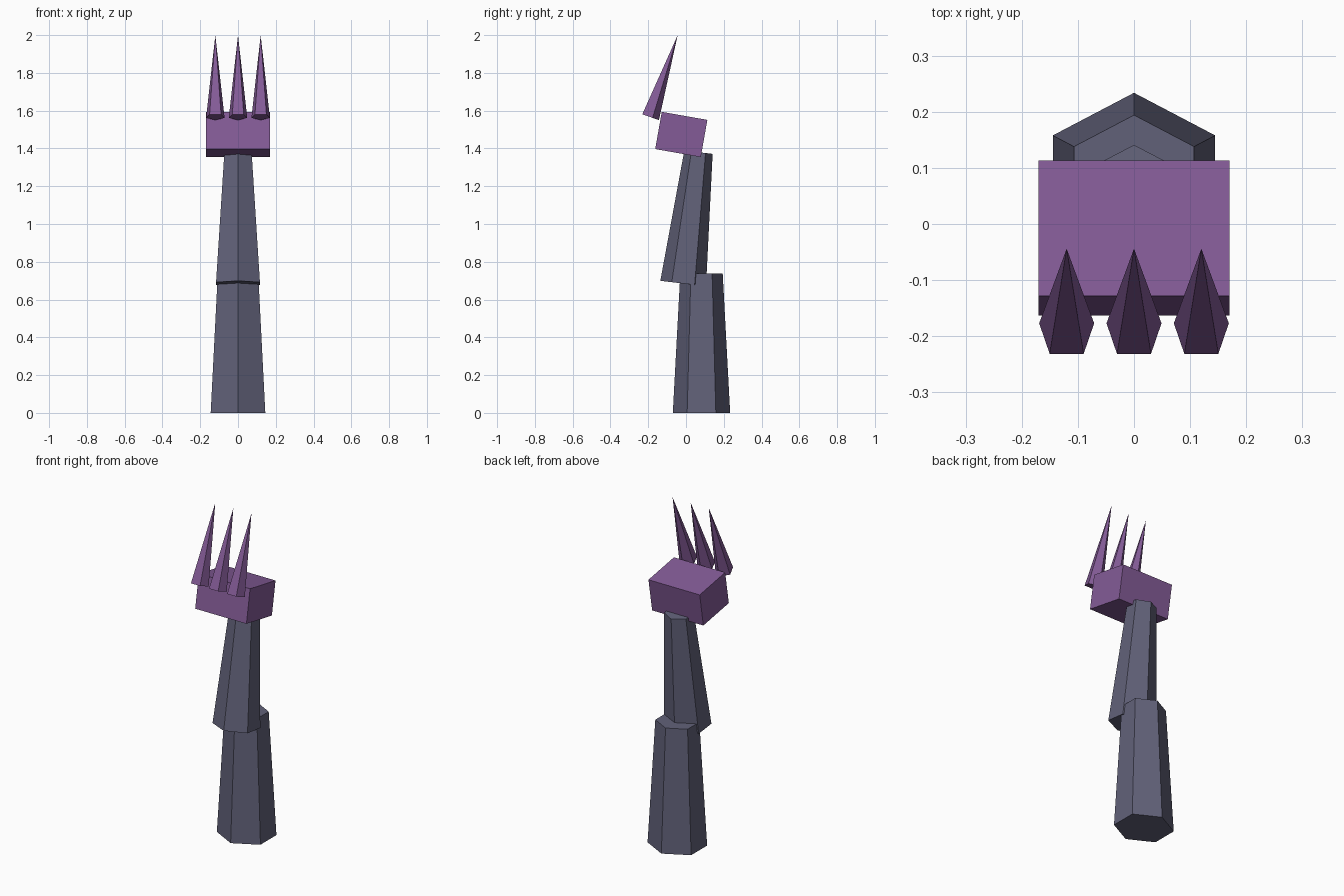
import bpy
from math import atan2, radians
from mathutils import Vector

if "Cube" in bpy.data.objects:
    bpy.data.objects.remove(bpy.data.objects["Cube"])


def material(name, color):
    mat = bpy.data.materials.new(name)
    mat.diffuse_color = (*color, 1)
    mat.use_nodes = True
    mat.node_tree.nodes["Principled BSDF"].inputs["Base Color"].default_value = mat.diffuse_color
    return mat


SLATE = material("slate", (0.12, 0.12, 0.19))
PURPLE = material("purple", (0.23, 0.105, 0.31))


def tapered(name, base, top, r_base, r_top, sides, mat, depth_scale=1.0):
    """Flat-sided cone running from base centre to top centre, tilted in the YZ plane."""
    base, top = Vector(base), Vector(top)
    axis = top - base
    bpy.ops.mesh.primitive_cone_add(
        vertices=sides, radius1=r_base, radius2=r_top, depth=axis.length,
        location=(base + top) / 2, rotation=(-atan2(axis.y, axis.z), 0, 0))
    obj = bpy.context.object
    obj.name = name
    obj.scale.y = depth_scale
    obj.data.materials.append(mat)
    return obj


# Two overlapping hexagonal arm segments, slightly flattened front to back
tapered("lower_arm", (0, 0.082, 0), (0, 0.082, 0.738), 0.167, 0.1235, 6, SLATE, 0.909)
tapered("upper_arm", (0, -0.015, 0.685), (0, 0.066, 1.38), 0.134, 0.083, 6, SLATE, 0.909)

# Tilted palm block
bpy.ops.mesh.primitive_cube_add(size=1, location=(0, -0.025, 1.474),
                                rotation=(radians(-10), 0, 0))
palm = bpy.context.object
palm.name = "palm"
palm.scale = (0.34, 0.245, 0.2)
palm.data.materials.append(PURPLE)

# Three five-sided claws along the front edge of the palm
for label, x in (("left", -0.12), ("middle", 0), ("right", 0.12)):
    tapered(f"{label}_claw", (x, -0.192, 1.567), (x, -0.044, 2.0), 0.0515, 0, 5, PURPLE)
